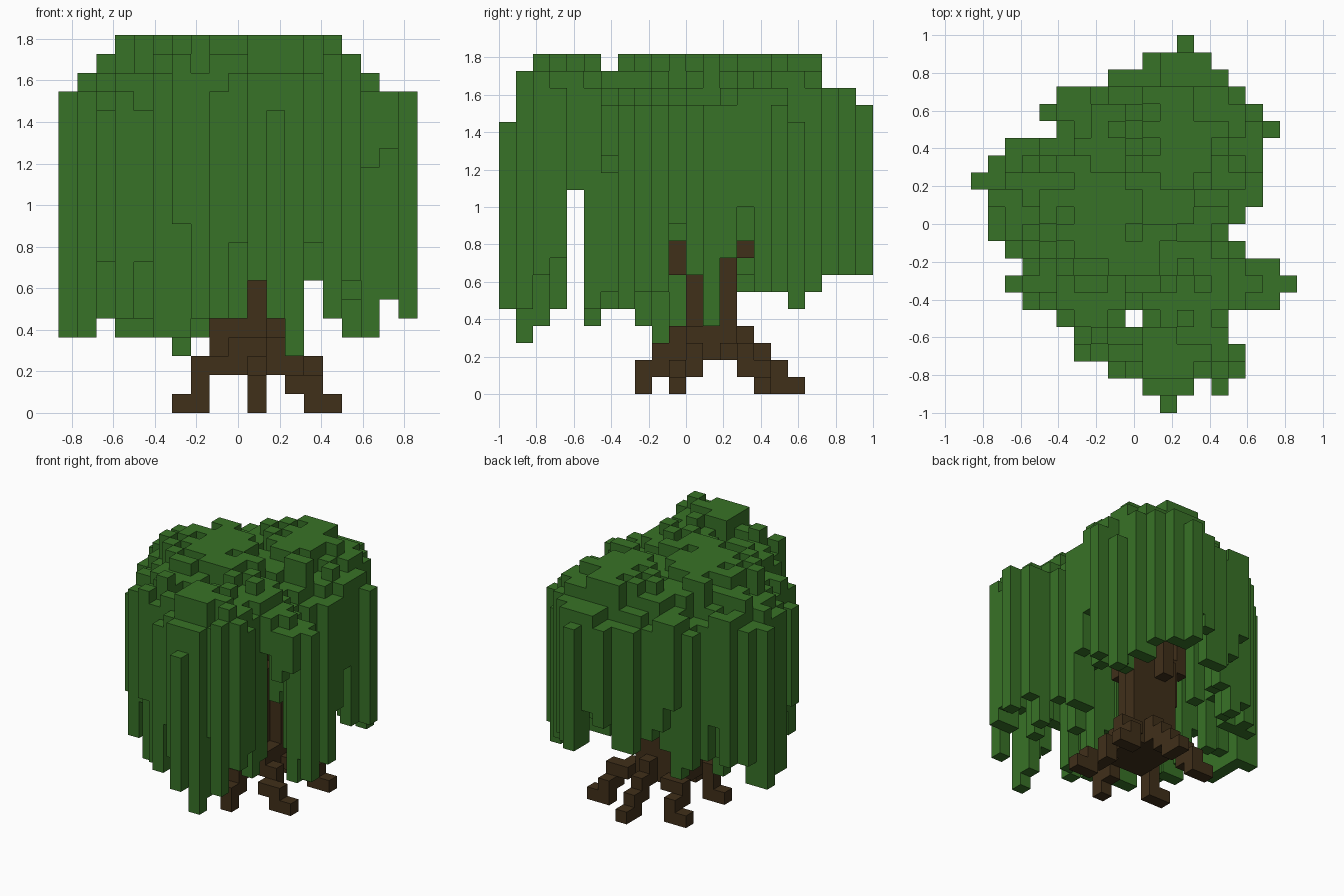
import bpy
import bmesh
import random
from mathutils import Vector

random.seed(5)
S = 2 / 22                      # edge length of one cube
COLS, ROWS = 19, 22

default = bpy.data.objects.get("Cube")
if default:
    bpy.data.objects.remove(default)


def make_material(name, rgb):
    mat = bpy.data.materials.new(name)
    mat.use_nodes = True
    colour = (*rgb, 1)
    mat.diffuse_color = colour
    mat.node_tree.nodes["Principled BSDF"].inputs["Base Color"].default_value = colour
    return mat


leaf_green = make_material("leaf green", (.039, .168, .020))
bark_brown = make_material("bark brown", (.051, .029, .010))


def block(cells, i_range, j_range, k_range):
    """Fill a box of cubes; each range is (first, end)."""
    for i in range(*i_range):
        for j in range(*j_range):
            for k in range(*k_range):
                cells.add((i, j, k))


def build_cubes(name, cells, mat):
    """Turn a set of grid cells into one mesh holding only the outer faces."""
    bm = bmesh.new()
    corners = {}

    def corner(point):
        key = tuple(round(c) for c in point)
        if key not in corners:
            i, j, k = key
            corners[key] = bm.verts.new(((i - COLS / 2) * S, (j - ROWS / 2) * S, k * S))
        return corners[key]

    for cell in sorted(cells):
        centre = Vector(cell) + Vector((.5, .5, .5))
        for axis in range(3):
            for sign in (-1, 1):
                normal = Vector((0, 0, 0))
                normal[axis] = sign
                neighbour = tuple(int(a + b) for a, b in zip(cell, normal))
                if neighbour in cells:
                    continue
                u = Vector((0, 0, 0))
                u[(axis + 1) % 3] = .5
                v = normal.cross(u)
                mid = centre + normal / 2
                bm.faces.new([corner(mid + a * u + b * v)
                              for a, b in ((-1, -1), (1, -1), (1, 1), (-1, 1))])
    # Merge the flat runs of squares into large faces
    bmesh.ops.dissolve_limit(bm, angle_limit=.01, verts=bm.verts[:], edges=bm.edges[:])
    mesh = bpy.data.meshes.new(name)
    bm.to_mesh(mesh)
    bm.free()
    mesh.materials.append(mat)
    obj = bpy.data.objects.new(name, mesh)
    bpy.context.collection.objects.link(obj)
    return obj


# Crown footprint: column spans, one row at a time from back to front
spans = ["12-13", "10-14", "8-15", "5-16", "4-17", "5-18", "2-17", "1-17",
         "0-17", "1-17", "1-16", "1-15", "2-16", "3-18", "2-19", "3-18",
         "5-9 10-15", "6-15", "6-16", "8-16", "10-13 14-15", "11-12"]
footprint = set()
for row, text in enumerate(spans):
    for span in text.split():
        first, end = map(int, span.split("-"))
        footprint |= {(i, ROWS - 1 - row) for i in range(first, end)}

# Depth of each crown cell, counted inwards from the rim
depth = {}
remaining = set(footprint)
level = 0
while remaining:
    rim = {(i, j) for i, j in remaining
           if not {(i + 1, j), (i - 1, j), (i, j + 1), (i, j - 1)} <= remaining}
    for cell in rim:
        depth[cell] = level
    remaining -= rim
    level += 1

# Lowest level the hanging strands reach, per column and per row
low_by_column = [4, 4, 5, 4, 4, 4, 3, 4, 4, 4, 4, 5, 3, 7, 5, 4, 4, 5, 5]
low_by_row = [5, 3, 4, 5, 12, 4, 5, 5, 4, 3, 4,
              7, 4, 8, 6, 6, 6, 5, 6, 7, 7, 7]


def crown_top(i, j):
    d = depth[i, j]
    if j == 0:
        return 16
    top = 17 + d + (j < 6)                           # steeper front mound
    if d < 3:
        top += random.choice((-1, 0, 0, 0, 1, 1))
    # Stepped shoulders on the sides and the back
    limit = min(20, 17 + i, max(17, 34 - i), 38 - j)
    if j in (1, 6) or i + j in (22, 23):
        limit = min(limit, 19)                       # valleys between mounds
    top = min(max(top, 16), limit)
    if d > 2 and random.random() < .18:
        top -= 1
    return top


def crown_bottom(i, j, top):
    # Strands behind the trunk hang as low as their column allows
    behind_trunk = i < 9 and j in (11, 13)
    lowest = max(low_by_column[i], 4 if behind_trunk else low_by_row[j])
    opening = i > 10 and j < 10 and 20 < i + j < 24  # gap showing the trunk
    at_tip = i in (0, COLS - 1) or j in (0, ROWS - 1)
    if at_tip or (lowest == 3 and not opening):
        return lowest
    hang_chance = (1, .4, .06)[min(depth[i, j], 2)]
    if opening or random.random() > hang_chance:
        return top - random.choice((2, 3, 3, 4))     # hollow underside
    return min(lowest + random.choice((0, 0, 0, 0, 1, 2, 3, 5)), top - 2)


# Foliage: stepped crown with hanging strands
foliage = set()
for i, j in sorted(footprint):
    top = crown_top(i, j)
    block(foliage, (i, i + 1), (j, j + 1), (crown_bottom(i, j, top), top))
build_cubes("foliage", foliage, leaf_green)

# Trunk with a ribbed, flared foot
trunk = set()
block(trunk, (8, 11), (11, 14), (3, 10))
block(trunk, (11, 12), (11, 14), (3, 4))
block(trunk, (9, 11), (10, 14), (2, 4))
block(trunk, (8, 12), (12, 13), (2, 4))
build_cubes("trunk", trunk, bark_brown)


def stepped_path(points):
    """Cells along straight runs, moving one axis at a time."""
    cells = {points[0]}
    for a, b in zip(points, points[1:]):
        current = list(a)
        for axis in (2, 0, 1):
            while current[axis] != b[axis]:
                current[axis] += 1 if b[axis] > current[axis] else -1
                cells.add(tuple(current))
    return cells


# Roots: stepped paths from the trunk down to the ground
root_paths = {
    "front_root": [(10, 10, 3), (10, 9, 2), (10, 9, 1), (10, 8, 1), (10, 8, 0)],
    "left_root": [(11, 11, 2), (12, 11, 2), (12, 11, 1), (12, 10, 1),
                  (13, 10, 1), (14, 10, 0)],
    "back_left_root": [(11, 13, 2), (12, 13, 2), (12, 14, 2), (13, 14, 2),
                       (13, 14, 1), (13, 15, 1), (13, 15, 0), (14, 15, 0)],
    "back_root": [(10, 14, 3), (10, 14, 2), (10, 15, 2), (10, 15, 1),
                  (10, 16, 1), (10, 17, 0)],
    "back_right_root": [(8, 13, 2), (8, 14, 2), (7, 14, 2), (7, 14, 1),
                        (7, 15, 1), (6, 15, 0)],
    "right_root": [(8, 11, 2), (8, 10, 2), (7, 10, 2), (7, 10, 0), (6, 10, 0)],
}
# Branches: paths from the trunk up into the crown
branch_paths = {
    "left_branch": [(11, 13, 4), (11, 13, 8), (13, 13, 11), (13, 14, 15)],
    "right_branch": [(7, 12, 7), (6, 12, 10), (5, 13, 15)],
    "front_branch": [(9, 10, 7), (9, 9, 10), (9, 7, 15)],
    "back_branch": [(9, 14, 8), (9, 15, 11), (9, 16, 15)],
}
for name, points in {**root_paths, **branch_paths}.items():
    build_cubes(name, stepped_path(points), bark_brown)
